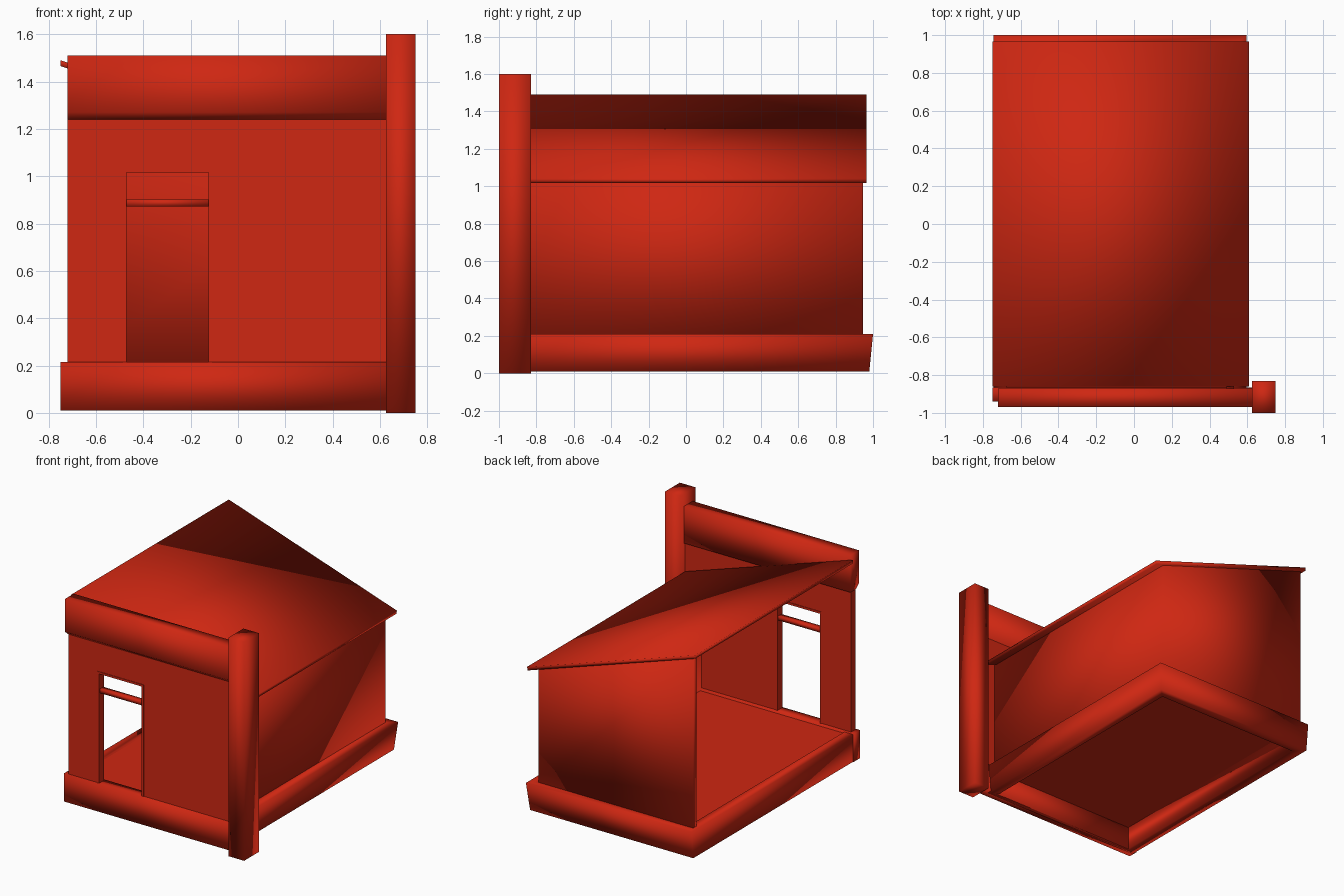
import bpy
import bmesh

cube = bpy.data.objects.get("Cube")
if cube:
    bpy.data.objects.remove(cube, do_unlink=True)

# Single red paint
red = bpy.data.materials.new("red_paint")
red.use_nodes = True
red.diffuse_color = (0.62, 0.02, 0.006, 1)
red.node_tree.nodes["Principled BSDF"].inputs["Base Color"].default_value = red.diffuse_color


def finish(name, bm, smooth):
    bmesh.ops.recalc_face_normals(bm, faces=bm.faces)
    mesh = bpy.data.meshes.new(name)
    bm.to_mesh(mesh)
    bm.free()
    mesh.materials.append(red)
    for poly in mesh.polygons:
        poly.use_smooth = smooth
    obj = bpy.data.objects.new(name, mesh)
    bpy.context.collection.objects.link(obj)
    return obj


def prism(name, profile, axis, lo, hi, smooth=True, shape=None):
    """Sweep a 2D profile along an axis; shape can adjust each vertex."""
    bm = bmesh.new()

    def place(a, b, t):
        co = [a, b]
        co.insert("xyz".index(axis), t)
        return bm.verts.new(co)

    start = [place(a, b, lo) for a, b in profile]
    end = [place(a, b, hi) for a, b in profile]
    bm.faces.new(start)
    bm.faces.new(end)
    for i in range(len(profile)):
        j = (i + 1) % len(profile)
        bm.faces.new((start[i], start[j], end[j], end[i]))
    if shape:
        for v in bm.verts:
            shape(v.co)
    return finish(name, bm, smooth)


def box(name, x, y, z, smooth=True):
    return prism(name, [(x[0], y[0]), (x[1], y[0]), (x[1], y[1]), (x[0], y[1])],
                 "z", z[0], z[1], smooth)


def roof_top(x):
    return 1.49 - 0.33 * (x + 0.75)


# Base: a ring of sills, flared outward at the top, around a floor
def base_ring():
    bm = bmesh.new()

    def loop(x0, x1, y0, y1, z):
        return [bm.verts.new((x, y, z)) for x, y in ((x0, y0), (x1, y0), (x1, y1), (x0, y1))]

    rings = [loop(-0.745, 0.575, -0.9, 0.98, 0.01),
             loop(-0.745, 0.595, -0.9, 1.0, 0.21),
             loop(-0.675, 0.515, -0.87, 0.92, 0.21),
             loop(-0.675, 0.505, -0.87, 0.91, 0.01)]
    for k in range(4):
        a, b = rings[k], rings[(k + 1) % 4]
        for i in range(4):
            j = (i + 1) % 4
            bm.faces.new((a[i], a[j], b[j], b[i]))
    return finish("base_sills", bm, True)


base_ring()
box("floor", (-0.7, 0.54), (-0.88, 0.93), (0.18, 0.2), False)
box("front_sill", (-0.75, 0.63), (-0.94, -0.865), (0.01, 0.215))

# Tall corner post
box("corner_post", (0.625, 0.75), (-1.0, -0.83), (0.0, 1.6))

# Front wall with doorway
left, right, head = -0.485, -0.11, 1.03
prism("front_wall",
      [(-0.72, 0.2), (left, 0.2), (left, head), (right, head), (right, 0.2),
       (0.63, 0.2), (0.63, 1.26), (-0.72, 1.26)],
      "y", -0.93, -0.88, False)

# Door frame and transom bar
t = 0.015
prism("door_frame",
      [(left, 0.2), (left + t, 0.2), (left + t, head - t), (right - t, head - t),
       (right - t, 0.2), (right, 0.2), (right, head), (left, head)],
      "y", -0.934, -0.876, False)
box("transom_bar", (left + t, right - t), (-0.925, -0.885), (0.872, 0.902))

# Header beam with a chamfered lower front edge
prism("header_beam",
      [(-0.97, 1.51), (-0.87, 1.51), (-0.87, 1.24), (-0.935, 1.24), (-0.97, 1.27)],
      "x", -0.72, 0.63)


# Side and back wall: one L-shaped shell with its top cut to the roof slope
def cut_to_roof(co):
    if co.z > 1:
        co.z = roof_top(co.x) - 0.02


prism("side_and_back_wall",
      [(0.53, -0.885), (0.53, 0.945), (-0.72, 0.945), (-0.72, 0.905),
       (0.49, 0.905), (0.49, -0.885)],
      "z", 0.19, 1.1, True, cut_to_roof)

# Single-slope roof
prism("roof",
      [(-0.75, roof_top(-0.75)), (0.61, roof_top(0.61)),
       (0.605, roof_top(0.61) - 0.025), (-0.75, roof_top(-0.75) - 0.025)],
      "y", -0.86, 0.965)
